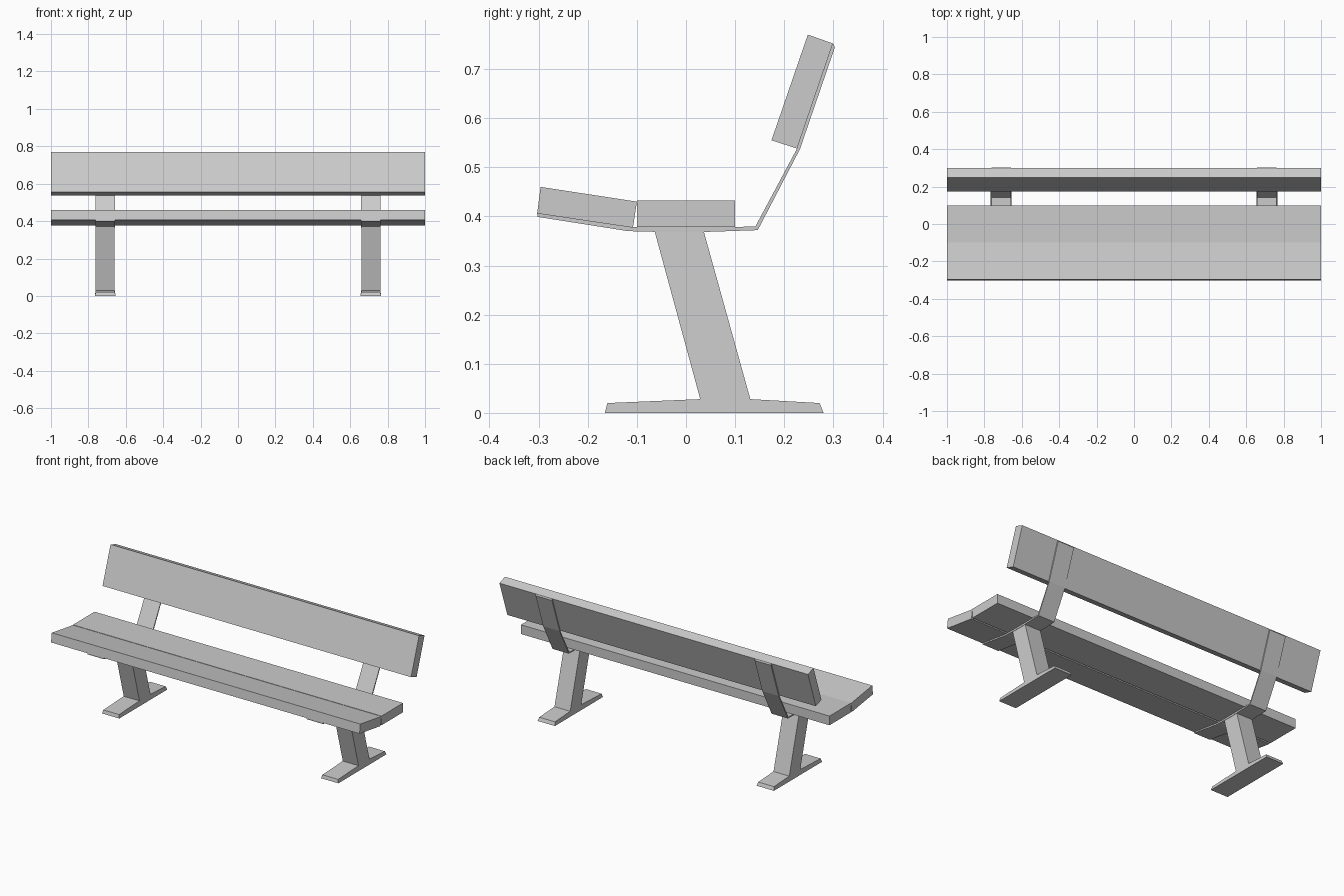
import bpy, bmesh

if "Cube" in bpy.data.objects:
    bpy.data.objects.remove(bpy.data.objects["Cube"])


def prism(name, profile, x_mid, half, top_half=None):
    """Extrude a (y, z) profile along x; optionally narrow everything above the ground."""
    bm = bmesh.new()
    rings = []
    for s in (-1, 1):
        ring = []
        for y, z in profile:
            h = top_half if top_half and z > 0.01 else half
            ring.append(bm.verts.new((x_mid + s * h, y, z)))
        rings.append(ring)
    a, b = rings
    n = len(profile)
    bm.faces.new(a)
    bm.faces.new(b[::-1])
    for i in range(n):
        j = (i + 1) % n
        bm.faces.new((a[i], b[i], b[j], a[j]))
    bmesh.ops.recalc_face_normals(bm, faces=bm.faces[:])
    mesh = bpy.data.meshes.new(name)
    bm.to_mesh(mesh)
    bm.free()
    obj = bpy.data.objects.new(name, mesh)
    bpy.context.collection.objects.link(obj)
    return obj


# Long planks
prism("seat_plank_front", [(-0.303, 0.406), (-0.108, 0.377), (-0.100, 0.430), (-0.296, 0.460)], 0, 1)
prism("seat_plank_rear", [(-0.100, 0.378), (0.100, 0.378), (0.100, 0.432), (-0.100, 0.432)], 0, 1)
prism("backrest_plank", [(0.226, 0.538), (0.299, 0.752), (0.248, 0.770), (0.174, 0.555)], 0, 1)

# One-piece foot and leaning post
leg = [(-0.165, 0), (0.280, 0), (0.272, 0.020), (0.131, 0.028), (0.036, 0.370),
       (-0.064, 0.370), (0.029, 0.028), (-0.160, 0.020)]

# Bent flat strap carrying seat and backrest
strap = [(-0.302, 0.399), (-0.118, 0.370), (0.0, 0.367), (0.146, 0.372), (0.232, 0.537), (0.303, 0.744),
         (0.299, 0.752), (0.226, 0.538), (0.141, 0.379), (-0.108, 0.378), (-0.303, 0.406)]

for side, x in (("left", -0.71), ("right", 0.71)):
    prism("leg_" + side, leg, x, 0.056, 0.051)
    prism("strap_" + side, strap, x, 0.053)
